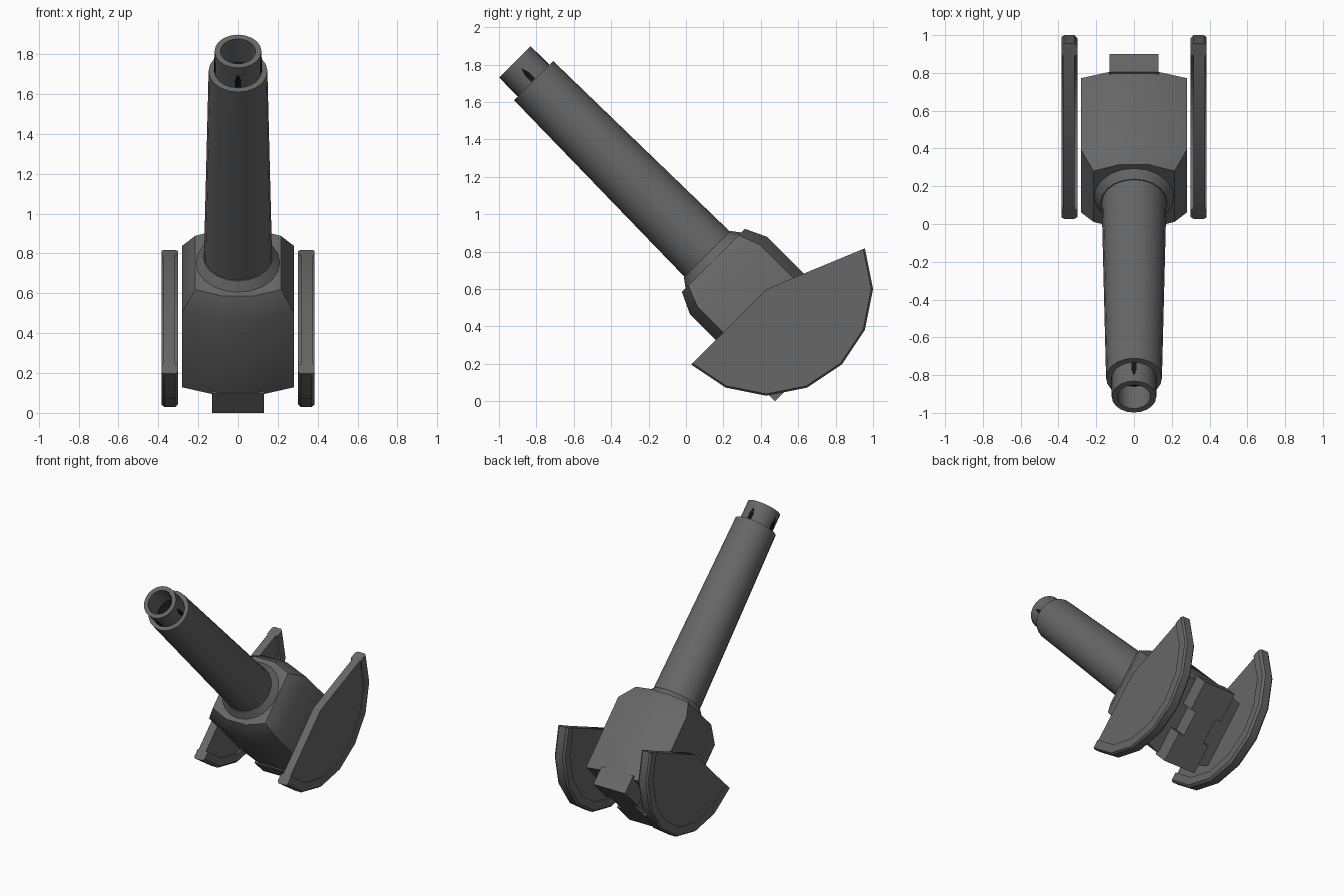
import bpy, bmesh, math
from mathutils import Matrix, Vector

if "Cube" in bpy.data.objects:
    bpy.data.objects.remove(bpy.data.objects["Cube"])

# The gun axis lies in the y-z plane, tilted 45 degrees; local z runs to the muzzle
TILT = Matrix.Translation((0, 0.45, 0.45)) @ Matrix.Rotation(math.radians(45), 4, 'X')


def material(name, v):
    m = bpy.data.materials.new(name)
    m.diffuse_color = (v, v, v, 1)
    m.use_nodes = True
    m.node_tree.nodes["Principled BSDF"].inputs["Base Color"].default_value = m.diffuse_color
    return m


GREY = material("gunmetal_grey", 0.135)
BLACK = material("bore_black", 0.006)


def finish(name, bm, mats=(GREY,), matrix=None, angle=30):
    bmesh.ops.remove_doubles(bm, verts=bm.verts, dist=1e-5)
    bmesh.ops.recalc_face_normals(bm, faces=bm.faces)
    if matrix:
        bm.transform(matrix)
    me = bpy.data.meshes.new(name)
    bm.to_mesh(me)
    bm.free()
    ob = bpy.data.objects.new(name, me)
    bpy.context.collection.objects.link(ob)
    for m in mats:
        me.materials.append(m)
    bpy.ops.object.select_all(action='DESELECT')
    bpy.context.view_layer.objects.active = ob
    ob.select_set(True)
    bpy.ops.object.shade_smooth_by_angle(angle=math.radians(angle))
    return ob


def loft(bm, rings):
    """Skin a list of equal-length closed rings and cap both ends."""
    vs = [[bm.verts.new(p) for p in r] for r in rings]
    n = len(vs[0])
    for a, b in zip(vs, vs[1:]):
        for i in range(n):
            bm.faces.new((a[i], a[(i + 1) % n], b[(i + 1) % n], b[i]))
    bm.faces.new(vs[0])
    bm.faces.new(vs[-1])


def lathe(name, profile, n=20, dark_last=False):
    bm = bmesh.new()
    rings = []
    for r, u in profile:
        rings.append([(r * math.cos(2 * math.pi * i / n),
                       r * math.sin(2 * math.pi * i / n), u) for i in range(n)])
    loft(bm, rings)
    if dark_last:
        bm.faces.ensure_lookup_table()
        bm.faces[-1].material_index = 1
    return finish(name, bm, (GREY, BLACK), TILT, 35)


# Barrel with stepped muzzle and open bore
lathe("barrel", [(.172, .44), (.148, 1.789), (.118, 1.789), (.118, 1.93),
                 (.088, 1.93), (.088, 1.765)], dark_last=True)

# Sloped collar at the barrel root
lathe("barrel_collar", [(.21, .41), (.21, .43), (.176, .476)])

# Narrow dark vents around the muzzle, tapering forward
bm = bmesh.new()
for k in range(4):
    rot = Matrix.Rotation(k * math.pi / 2, 4, 'Z')
    rings = []
    for r in (.112, .12):
        rings.append([rot @ Vector((r, w, u)) for w, u in
                      ((-.014, 1.792), (.014, 1.792), (.014, 1.84), (0, 1.885), (-.014, 1.84))])
    loft(bm, rings)
finish("muzzle_vents", bm, (BLACK,), TILT)


# Housing: bowed front and back, chamfered shoulders
def section(corner, bow, u):
    (cx, cv), (bx, bv) = corner, bow
    return [(cx, -cv, u), (cx, cv, u), (bx, bv, u), (-bx, bv, u),
            (-cx, cv, u), (-cx, -cv, u), (-bx, -bv, u), (bx, -bv, u)]


bm = bmesh.new()
loft(bm, [section((.28, .235), (.1, .292), -.22),
          section((.28, .235), (.1, .292), .315),
          section((.215, .19), (.08, .238), .43)])
finish("housing", bm, (GREY,), TILT)

# Breech block under the housing, notched on both sides
bm = bmesh.new()
half = [(.13, -.3), (.13, -.09), (.085, -.09), (.085, .09), (.13, .09), (.13, .3)]
outline = half + [(-x, v) for x, v in reversed(half)]
loft(bm, [[(x, v, u) for x, v in outline] for u in (-.336, -.2)])
finish("breech_block", bm, (GREY,), TILT)

# Side shields: sector plate with a thicker faceted rim
CY, CZ = .43, .6
ANGLES = [math.radians(22.5 - 22.5 * i) for i in range(8)]


def arc(r, x, a):
    return (x, CY + r * math.cos(a), CZ + r * math.sin(a))


for side, label in ((1, "right"), (-1, "left")):
    bm = bmesh.new()
    loft(bm, [[(side * x, CY, CZ)] + [arc(.51, side * x, a) for a in ANGLES]
              for x in (.316, .376)])
    finish("shield_plate_" + label, bm)
    bm = bmesh.new()
    loft(bm, [[arc(.5, side * .3, a), arc(.555, side * .3, a), arc(.57, side * .315, a),
               arc(.57, side * .37, a), arc(.56, side * .383, a), arc(.5, side * .383, a)]
              for a in ANGLES])
    finish("shield_rim_" + label, bm)
